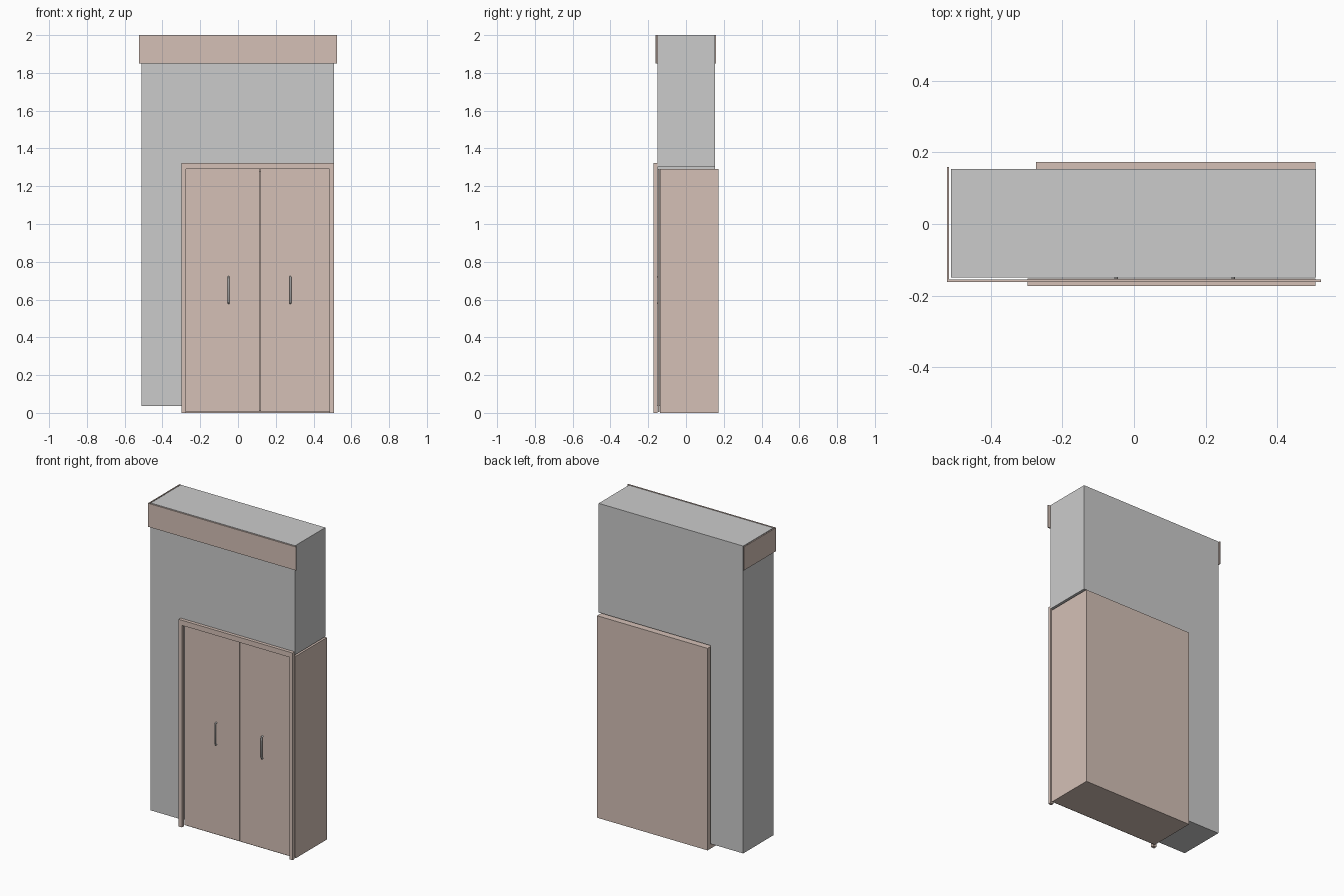
import bpy, bmesh

if "Cube" in bpy.data.objects:
    bpy.data.objects.remove(bpy.data.objects["Cube"])

tan = bpy.data.materials.new("tan_wood")
tan.diffuse_color = (0.66, 0.53, 0.47, 1)
tan.use_nodes = True
tan.node_tree.nodes["Principled BSDF"].inputs["Base Color"].default_value = tan.diffuse_color


def prism(name, outline, lo, hi, plane="xz", mat=None):
    """Extrude a 2D outline along y (plane xz) or along z (plane xy)."""
    def place(p, d):
        return (p[0], d, p[1]) if plane == "xz" else (p[0], p[1], d)
    bm = bmesh.new()
    face = bm.faces.new([bm.verts.new(place(p, lo)) for p in outline])
    ext = bmesh.ops.extrude_face_region(bm, geom=[face])
    axis = 1 if plane == "xz" else 2
    for v in ext["geom"]:
        if isinstance(v, bmesh.types.BMVert):
            v.co[axis] = hi
    bmesh.ops.recalc_face_normals(bm, faces=bm.faces[:])
    mesh = bpy.data.meshes.new(name)
    bm.to_mesh(mesh)
    bm.free()
    ob = bpy.data.objects.new(name, mesh)
    bpy.context.collection.objects.link(ob)
    if mat:
        mesh.materials.append(mat)
    return ob


def box(name, x, y, z, mat=None):
    return prism(name, [(x[0], z[0]), (x[1], z[0]), (x[1], z[1]), (x[0], z[1])],
                 y[0], y[1], mat=mat)


# Wall with a corner notch for the closet
prism("wall", [(-0.512, 0.037), (-0.28, 0.037), (-0.28, 1.303),
               (0.509, 1.303), (0.509, 2), (-0.512, 2)], -0.15, 0.154)

# Trim band wrapping the front and left of the wall top
prism("top_trim", [(-0.523, 0.16), (-0.523, -0.162), (0.523, -0.162),
                   (0.523, -0.155), (-0.517, -0.155), (-0.517, 0.16)],
      1.85, 2, plane="xy", mat=tan)

# Closet carcass, open behind the doors
x0, x1, y0, y1, top, t = -0.274, 0.507, -0.138, 0.173, 1.29, 0.012
prism("closet_shell", [(x0, y0), (x0, y1), (x1, y1), (x1, y0), (x1 - t, y0),
                       (x1 - t, y1 - t), (x0 + t, y1 - t), (x0 + t, y0)],
      0, top, plane="xy", mat=tan)
for name, z in (("closet_floor", 0), ("closet_top", top - t)):
    box(name, (x0 + t, x1 - t), (y0, y1 - t), (z, z + t), tan)

# Door frame
prism("door_frame", [(-0.298, 0), (-0.275, 0), (-0.275, 1.29), (0.485, 1.29),
                     (0.485, 0), (0.507, 0), (0.507, 1.323), (-0.298, 1.323)],
      -0.173, -0.152, mat=tan)

# Four folding door panels
w = 0.195
for i in range(4):
    gap_l = 0.002 if i == 2 else 0
    gap_r = 0.002 if i == 1 else 0
    box(f"door_panel_{i + 1}", (x0 + i * w + gap_l, x0 + (i + 1) * w - gap_r),
        (-0.147, -0.139), (0.006, 1.29), tan)

# Pull handles: bent bars
for side, x in (("left", -0.05), ("right", 0.277)):
    cu = bpy.data.curves.new(f"handle_{side}", "CURVE")
    cu.dimensions = "3D"
    cu.bevel_depth = 0.005
    cu.bevel_resolution = 2
    cu.use_fill_caps = True
    pts = [(-0.145, 0.58), (-0.154, 0.58), (-0.158, 0.59),
           (-0.158, 0.71), (-0.154, 0.72), (-0.145, 0.72)]
    sp = cu.splines.new("POLY")
    sp.points.add(len(pts) - 1)
    for p, (y, z) in zip(sp.points, pts):
        p.co = (x, y, z, 1)
    bpy.context.collection.objects.link(bpy.data.objects.new(f"handle_{side}", cu))
